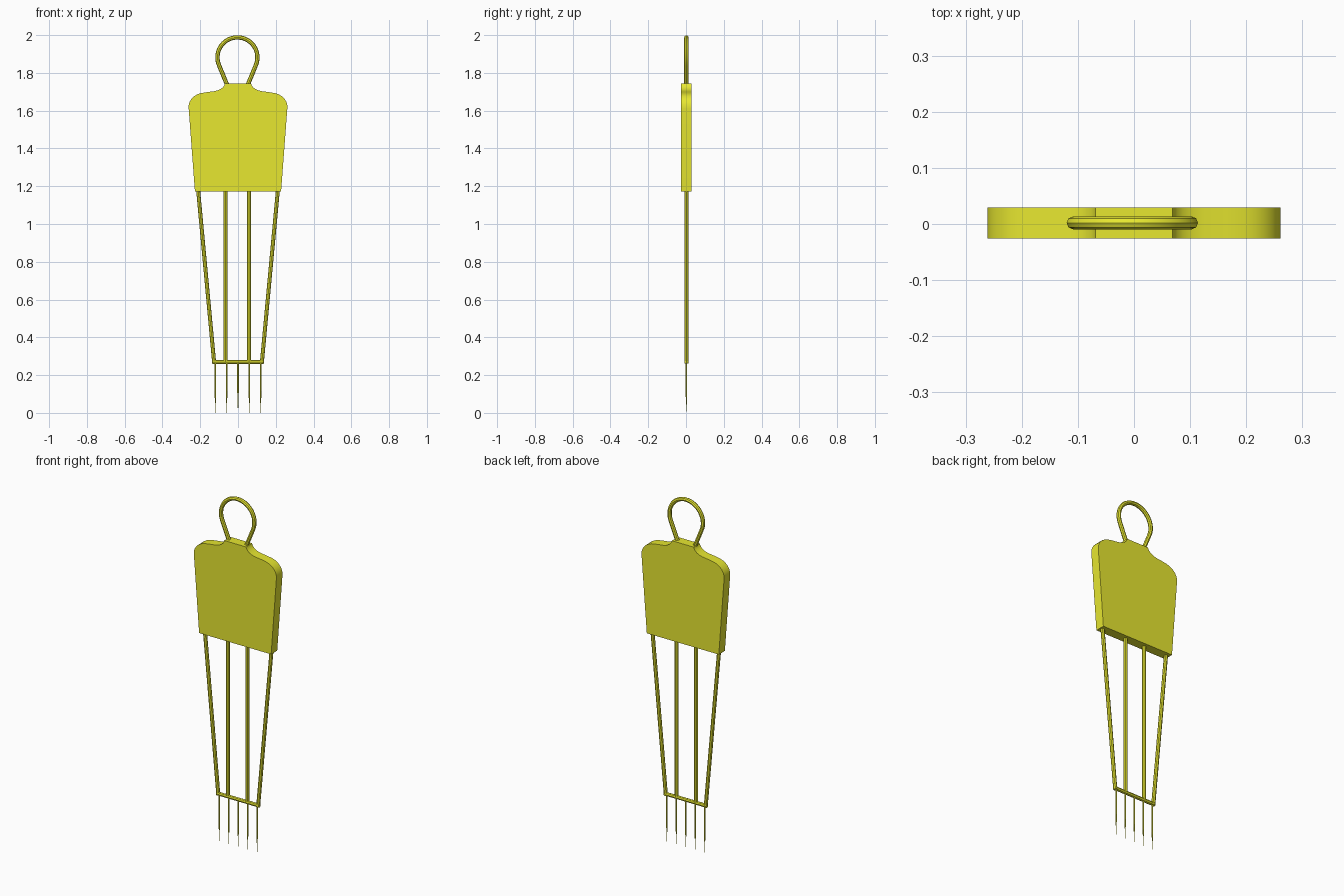
import bpy, bmesh
from math import cos, sin, radians

if "Cube" in bpy.data.objects:
    bpy.data.objects.remove(bpy.data.objects["Cube"])

yellow = bpy.data.materials.new("yellow")
yellow.diffuse_color = (0.8, 0.8, 0.03, 1)
yellow.use_nodes = True
yellow.node_tree.nodes["Principled BSDF"].inputs["Base Color"].default_value = yellow.diffuse_color
Y = 0.002  # depth of the rod frame


def smooth(obj):
    bpy.ops.object.select_all(action='DESELECT')
    obj.select_set(True)
    bpy.context.view_layer.objects.active = obj
    bpy.ops.object.shade_smooth_by_angle(angle=radians(40))


def tube(name, points, radius, end_scale=1.0):
    """Round rod along (x, z) points; end_scale tapers the last point."""
    cu = bpy.data.curves.new(name, 'CURVE')
    cu.dimensions = '3D'
    cu.bevel_depth = radius
    cu.bevel_resolution = 2
    cu.use_fill_caps = True
    sp = cu.splines.new('POLY')
    sp.points.add(len(points) - 1)
    for p, (x, z) in zip(sp.points, points):
        p.co = (x, Y, z, 1)
    sp.points[-1].radius = end_scale
    obj = bpy.data.objects.new(name, cu)
    bpy.context.collection.objects.link(obj)
    cu.materials.append(yellow)
    bpy.ops.object.select_all(action='DESELECT')
    obj.select_set(True)
    bpy.context.view_layer.objects.active = obj
    bpy.ops.object.convert(target='MESH')
    smooth(bpy.context.view_layer.objects.active)


# Torso board: mirrored half outline extruded in y
half = [(0.228, 1.172), (0.261, 1.61), (0.261, 1.63), (0.256, 1.647),
        (0.247, 1.662), (0.233, 1.676), (0.216, 1.686), (0.195, 1.693),
        (0.165, 1.698), (0.125, 1.703), (0.105, 1.708), (0.088, 1.717),
        (0.077, 1.727), (0.071, 1.737), (0.069, 1.744)]
outline = half + [(-x, z) for x, z in reversed(half)]
bm = bmesh.new()
face = bm.faces.new([bm.verts.new((x, -0.026, z)) for x, z in outline])
ext = bmesh.ops.extrude_face_region(bm, geom=[face])
for v in ext["geom"]:
    if isinstance(v, bmesh.types.BMVert):
        v.co.y = 0.029
bmesh.ops.recalc_face_normals(bm, faces=bm.faces)
me = bpy.data.meshes.new("torso_board")
bm.to_mesh(me)
bm.free()
me.materials.append(yellow)
board = bpy.data.objects.new("torso_board", me)
bpy.context.collection.objects.link(board)
smooth(board)

# Head loop: arc with straight legs running into the neck
arc = [(-0.003 + 0.106 * cos(radians(a)), 1.882 + 0.106 * sin(radians(a)))
       for a in range(-25, 206, 10)]
arc.append((-0.003 + 0.106 * cos(radians(205)), 1.882 + 0.106 * sin(radians(205))))
arc.pop(-2) if abs(arc[-1][0] - arc[-2][0]) < 1e-6 else None
tube("head_loop", [(0.045, 1.72)] + arc + [(-0.051, 1.72)], 0.0115)

# Outer legs and inner rods
for side in (-1, 1):
    tube("outer_leg", [(side * 0.213, 1.2), (side * 0.126, 0.262)], 0.0105)
    tube("inner_rod", [(-0.004 + side * 0.062, 1.2), (-0.004 + side * 0.062, 0.27)], 0.0105)

# Foot bar
tube("foot_bar", [(-0.134, 0.27), (0.134, 0.27)], 0.0105)

# Ground spikes
for i in range(-2, 3):
    x = i * 0.06
    tube("ground_spike", [(x, 0.27), (x, 0.12), (x, 0.0)], 0.0045, 0.1)
